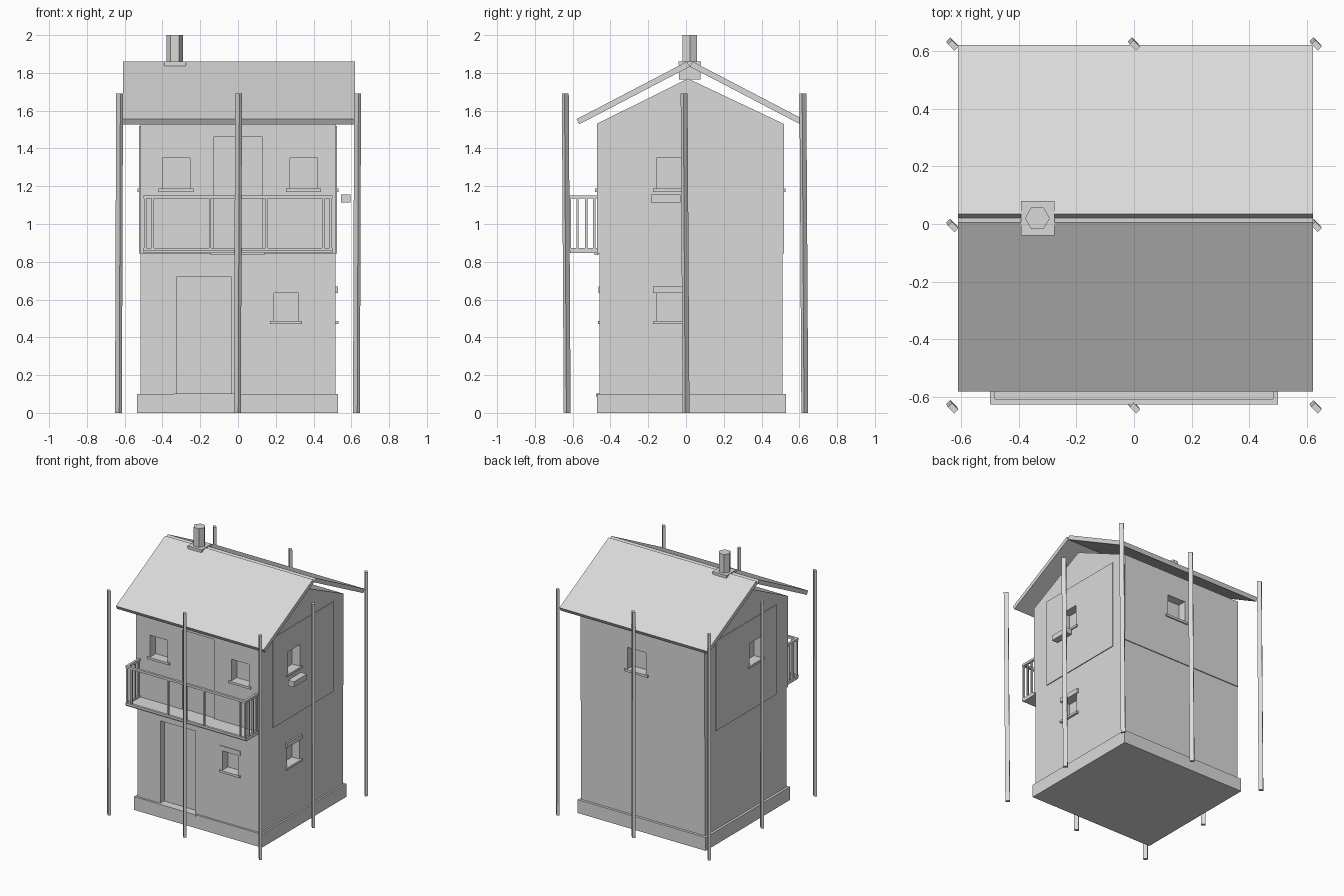
import bpy, bmesh
from math import cos, sin, radians
from mathutils import Vector

cube = bpy.data.objects.get("Cube")
if cube:
    bpy.data.objects.remove(cube, do_unlink=True)

grey = bpy.data.materials.new("plain_grey")
grey.use_nodes = True
COLOUR = (0.7, 0.7, 0.7, 1)
grey.diffuse_color = COLOUR
grey.node_tree.nodes["Principled BSDF"].inputs["Base Color"].default_value = COLOUR


def loft(name, start, end):
    """Solid between two matching outlines."""
    bm = bmesh.new()
    a = [bm.verts.new(p) for p in start]
    b = [bm.verts.new(p) for p in end]
    bm.faces.new(a)
    bm.faces.new(b)
    for i in range(len(a)):
        j = (i + 1) % len(a)
        bm.faces.new((a[i], a[j], b[j], b[i]))
    bmesh.ops.recalc_face_normals(bm, faces=bm.faces)
    mesh = bpy.data.meshes.new(name)
    bm.to_mesh(mesh)
    bm.free()
    mesh.materials.append(grey)
    obj = bpy.data.objects.new(name, mesh)
    bpy.context.collection.objects.link(obj)
    return obj


def box(name, x0, x1, y0, y1, z0, z1):
    ring = [(x0, y0), (x1, y0), (x1, y1), (x0, y1)]
    return loft(name, [(x, y, z0) for x, y in ring], [(x, y, z1) for x, y in ring])


def extrude_x(name, profile, x0, x1):
    return loft(name, [(x0, y, z) for y, z in profile], [(x1, y, z) for y, z in profile])


# Outward sign and wall distance for each side
WALLS = {"front": -0.457, "upper_front": -0.472, "back": 0.518,
         "left": 0.523, "right": -0.523}


def wall_box(name, side, u0, u1, d0, d1, z0, z1):
    """Box on a wall: u runs along it, d is the distance outwards."""
    wall = WALLS[side]
    s = 1 if wall > 0 else -1
    lo, hi = sorted((wall + s * d0, wall + s * d1))
    if side in ("left", "right"):
        return box(name, lo, hi, u0, u1, z0, z1)
    return box(name, u0, u1, lo, hi, z0, z1)


# Walls with a slightly proud upper storey
FLOOR = 0.845
body = extrude_x("house_walls", [
    (-0.457, 0.05), (-0.457, FLOOR), (-0.472, FLOOR), (-0.472, 1.53), (0.01, 1.77),
    (0.518, 1.53), (0.518, FLOOR), (0.511, FLOOR), (0.511, 0.05)], -0.517, 0.517)
box("plinth", -0.535, 0.53, -0.472, 0.53, 0, 0.1)
panels = [wall_box(side + "_wall_panel", side, -0.33, 0.39, -0.01, 0, FLOOR, 1.52)
          for side in ("left", "right")]

# Windows, doors, sills and lintels
cutters = []


def opening(side, u0, u1, z0, z1, depth):
    cutters.append(wall_box("cutter", side, u0, u1, -depth, 0.05, z0, z1))


UP, LOW = (1.187, 1.35), (0.487, 0.635)
windows = [("upper_front", -0.40, -0.255, UP), ("upper_front", 0.275, 0.42, UP),
           ("front", 0.19, 0.32, LOW), ("left", -0.155, -0.01, UP),
           ("left", -0.155, -0.01, LOW), ("right", -0.155, -0.01, UP),
           ("back", -0.03, 0.125, UP)]
for side, u0, u1, (z0, z1) in windows:
    opening(side, u0, u1, z0, z1, 0.065)
    wall_box(side + "_window_sill", side, u0 - 0.02, u1 + 0.02, -0.02, 0.01, z0 - 0.017, z0)
    if z0 < FLOOR:
        wall_box(side + "_window_lintel", side, u0 - 0.02, u1 + 0.02, -0.02, 0.006, z1, z1 + 0.035)

opening("front", -0.325, -0.035, 0.1, 0.72, 0.045)
opening("upper_front", -0.13, 0.13, 0.862, 1.46, 0.015)
wall_box("front_door_step", "front", -0.34, -0.02, -0.04, 0.02, 0.088, 0.102)
wall_box("balcony_door_step", "upper_front", -0.145, 0.14, -0.01, 0.012, 0.835, 0.85)
box("window_box", 0.545, 0.595, -0.185, -0.03, 1.115, 1.155)

for wall in [body] + panels:
    for cutter in cutters:
        mod = wall.modifiers.new("opening", "BOOLEAN")
        mod.operation = "DIFFERENCE"
        mod.solver = "EXACT"
        mod.object = cutter
    bpy.context.view_layer.update()
    graph = bpy.context.evaluated_depsgraph_get()
    cut_mesh = bpy.data.meshes.new_from_object(wall.evaluated_get(graph))
    wall.modifiers.clear()
    wall.data = cut_mesh
for cutter in cutters:
    bpy.data.objects.remove(cutter, do_unlink=True)

# Balcony
BX, BY, T = 0.50, -0.625, 0.018
box("balcony_floor", -BX, BX, BY + 0.01, -0.46, 0.847, 0.864)
for z, label in ((0.857, "bottom"), (1.135, "top")):
    box("balcony_" + label + "_rail", -BX, BX, BY, BY + T, z, z + 0.017)
    for s in (-1, 1):
        x0, x1 = sorted((s * BX, s * (BX - T)))
        box("balcony_side_" + label + "_rail", x0, x1, BY + T, -0.46, z, z + 0.017)
for x in (-0.491, -0.452, -0.148, 0, 0.152, 0.452, 0.491):
    box("balcony_front_baluster", x - 0.006, x + 0.006, BY + 0.003, BY + 0.015, 0.86, 1.14)
for s in (-1, 1):
    for y in (-0.575, -0.528, -0.486):
        x = s * 0.491
        box("balcony_side_baluster", x - 0.006, x + 0.006, y - 0.006, y + 0.006, 0.86, 1.14)

# Roof: two slabs meeting at a notched ridge
for s, label in ((-1, "front"), (1, "back")):
    profile = [(0.015, 1.86), (0, 1.833), (0.585, 1.528), (0.6, 1.555)]
    extrude_x("roof_" + label, [(0.02 + s * y, z) for y, z in profile], -0.61, 0.62)

# Chimney
hexagon = [(-0.335 + 0.043 * cos(radians(60 * k)), 0.02 + 0.043 * sin(radians(60 * k)))
           for k in range(6)]
loft("chimney", [(x, y, 1.8) for x, y in hexagon], [(x, y, 2) for x, y in hexagon])
box("chimney_base", -0.39, -0.277, -0.038, 0.077, 1.765, 1.86)
box("chimney_collar", -0.392, -0.275, -0.04, 0.079, 1.843, 1.86)

# Slightly leaning scaffold poles around the house
for i in (-1, 0, 1):
    for j in (-1, 0, 1):
        if i or j:
            along = Vector((0.7, -0.7, 0)) * 0.016
            across = Vector((0.7, 0.7, 0)) * 0.010
            ring = [along + across, across - along, -along - across, along - across]
            foot = Vector((i * 0.63 - 0.003, j * 0.629, 0))
            top = Vector((i * 0.63 + 0.003, j * 0.629 - 0.010, 1.69))
            loft("scaffold_pole", [foot + p for p in ring], [top + p for p in ring])
